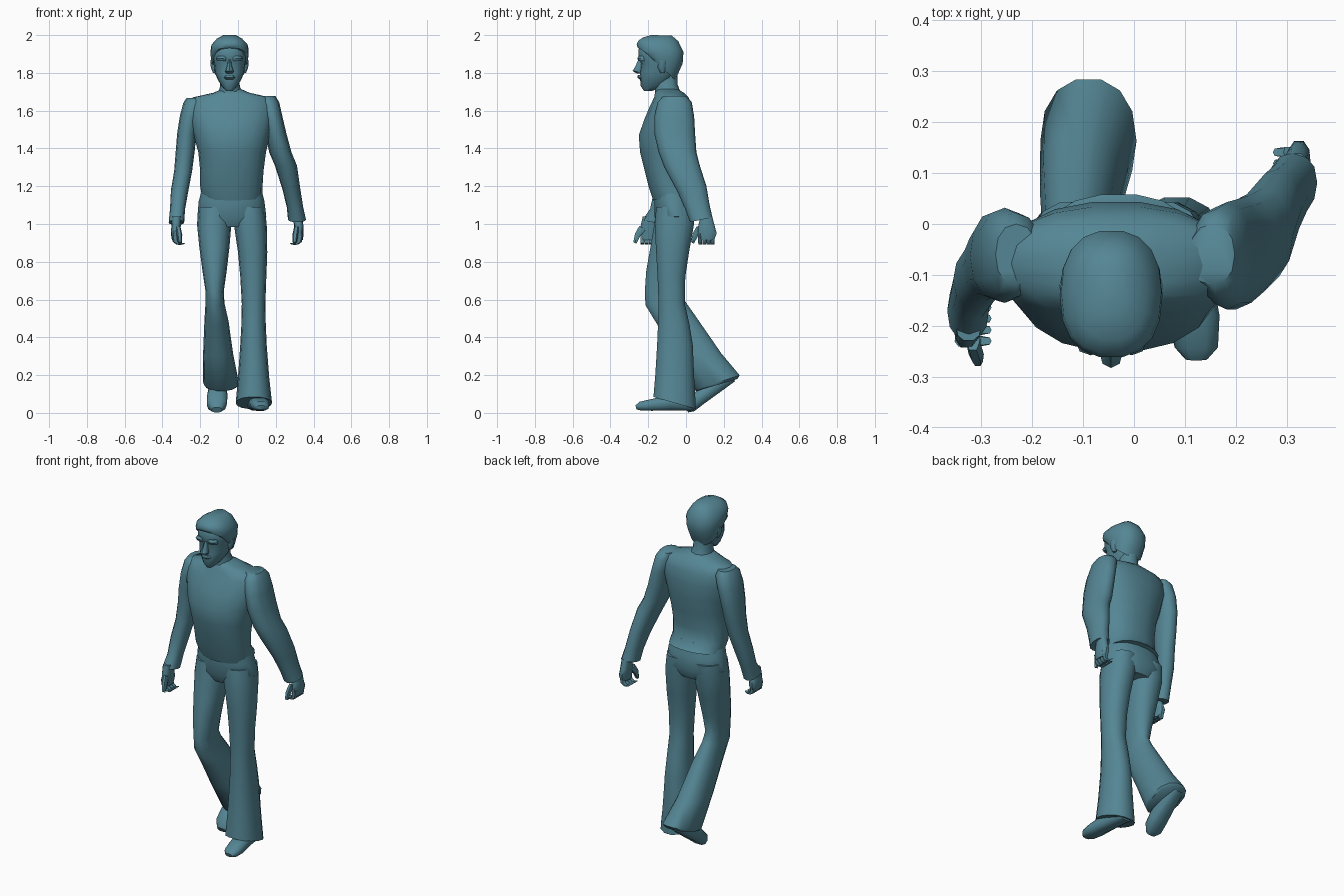
import bpy, bmesh, math

mat = bpy.data.materials.new("muted teal")
mat.diffuse_color = (0.09, 0.24, 0.30, 1)


def finish(name, bm, angle=50):
    bmesh.ops.recalc_face_normals(bm, faces=bm.faces[:])
    me = bpy.data.meshes.new(name)
    bm.to_mesh(me)
    bm.free()
    ob = bpy.data.objects.new(name, me)
    bpy.context.collection.objects.link(ob)
    me.materials.append(mat)
    bpy.ops.object.select_all(action='DESELECT')
    ob.select_set(True)
    bpy.context.view_layer.objects.active = ob
    bpy.ops.object.shade_smooth_by_angle(angle=math.radians(angle))
    return ob


def loft(name, rings, n=14, p=0.9, angle=50):
    """Each ring: x0, x1, then (y, z) of its front and of its back point."""
    bm = bmesh.new()
    loops = []
    for x0, x1, yf, zf, yb, zb in rings:
        vs = []
        for i in range(n):
            a = 2 * math.pi * i / n
            c, s = [math.copysign(abs(v) ** p, v) for v in (math.cos(a), math.sin(a))]
            t = (1 + s) / 2
            vs.append(bm.verts.new(((x0 + x1) / 2 + (x1 - x0) / 2 * c,
                                    yf + (yb - yf) * t, zf + (zb - zf) * t)))
        loops.append(vs)
    for a, b in zip(loops, loops[1:]):
        for i in range(n):
            j = (i + 1) % n
            bm.faces.new((a[i], a[j], b[j], b[i]))
    bm.faces.new(loops[0])
    bm.faces.new(loops[-1])
    return finish(name, bm, angle)


def flat(rows):
    """Level rings given as z, x0, x1, y front, y back."""
    return [(x0, x1, yf, z, yb, z) for z, x0, x1, yf, yb in rows]


# Torso with shirt hem
loft("shirt", flat([
    (1.715, -0.085, 0.015, -0.15, -0.045),
    (1.695, -0.13, 0.06, -0.165, -0.01),
    (1.67, -0.24, 0.17, -0.17, 0.015),
    (1.63, -0.265, 0.195, -0.19, 0.035),
    (1.56, -0.26, 0.19, -0.22, 0.045),
    (1.47, -0.235, 0.17, -0.252, 0.042),
    (1.38, -0.21, 0.148, -0.245, 0.03),
    (1.28, -0.20, 0.135, -0.22, 0.015),
    (1.20, -0.20, 0.13, -0.20, 0.02)]) + [
    (-0.19, 0.13, -0.175, 1.125, 0.06, 1.16)], n=18)

# Hips
loft("hips", flat([
    (1.20, -0.185, 0.12, -0.175, 0.02),
    (1.12, -0.208, 0.14, -0.168, 0.045),
    (1.04, -0.215, 0.15, -0.168, 0.055),
    (0.985, -0.15, 0.08, -0.14, 0.03)]), n=18)

# Trouser legs: one straight, one bent back at the knee
loft("straight_trouser_leg", flat([
    (1.09, -0.03, 0.14, -0.16, 0.045),
    (1.0, -0.022, 0.152, -0.168, 0.045),
    (0.85, 0.0, 0.155, -0.16, 0.018),
    (0.72, 0.012, 0.15, -0.152, -0.002),
    (0.58, 0.02, 0.145, -0.147, -0.005),
    (0.47, 0.018, 0.147, -0.15, 0.02),
    (0.36, 0.012, 0.152, -0.155, 0.038)]) + [
    (0.0, 0.165, -0.165, 0.2, 0.046, 0.18),
    (-0.012, 0.18, -0.175, 0.085, 0.055, 0.02)])
loft("bent_trouser_leg", flat([
    (1.09, -0.208, -0.04, -0.16, 0.045),
    (1.0, -0.217, -0.035, -0.17, 0.04),
    (0.88, -0.205, -0.045, -0.19, 0.01),
    (0.75, -0.188, -0.06, -0.213, -0.02)]) + [
    (-0.172, -0.075, -0.22, 0.64, -0.035, 0.65),
    (-0.172, -0.072, -0.217, 0.57, -0.005, 0.595),
    (-0.178, -0.05, -0.15, 0.46, 0.055, 0.51),
    (-0.185, -0.025, -0.06, 0.30, 0.19, 0.315),
    (-0.184, 0.005, 0.04, 0.12, 0.287, 0.20),
    (-0.175, -0.005, 0.055, 0.115, 0.275, 0.18)])

# Shoes, lofted from toe to heel (top point, bottom point)
loft("flat_shoe", [
    (0.10, 0.145, -0.268, 0.04, -0.262, 0.018),
    (0.08, 0.165, -0.245, 0.06, -0.24, 0.012),
    (0.065, 0.168, -0.18, 0.075, -0.18, 0.01),
    (0.055, 0.15, -0.08, 0.10, -0.08, 0.012),
    (0.05, 0.13, 0.03, 0.07, 0.04, 0.012)], n=10, p=0.75)
loft("lifted_shoe", [
    (-0.14, -0.085, -0.005, 0.03, 0.012, 0.002),
    (-0.165, -0.06, 0.012, 0.075, 0.045, 0.008),
    (-0.165, -0.055, 0.06, 0.125, 0.10, 0.05),
    (-0.155, -0.06, 0.12, 0.17, 0.17, 0.10),
    (-0.145, -0.07, 0.21, 0.20, 0.262, 0.168)], n=10, p=0.75)

# Sleeves with a flared cuff
loft("forward_sleeve", flat([
    (1.668, -0.272, -0.19, -0.12, 0.0),
    (1.64, -0.29, -0.18, -0.145, 0.022),
    (1.57, -0.308, -0.20, -0.155, 0.032),
    (1.48, -0.322, -0.22, -0.15, 0.025),
    (1.38, -0.33, -0.23, -0.145, 0.005),
    (1.28, -0.338, -0.243, -0.15, -0.02),
    (1.18, -0.355, -0.262, -0.168, -0.05),
    (1.08, -0.36, -0.28, -0.19, -0.085)]) + [
    (-0.367, -0.285, -0.23, 1.02, -0.11, 0.995)], n=12)
loft("backward_sleeve", flat([
    (1.678, 0.11, 0.198, -0.12, 0.0),
    (1.645, 0.11, 0.218, -0.15, 0.03),
    (1.57, 0.13, 0.235, -0.168, 0.043),
    (1.48, 0.145, 0.256, -0.168, 0.048),
    (1.38, 0.165, 0.283, -0.145, 0.055)]) + [
    (0.195, 0.312, -0.115, 1.30, 0.07, 1.32),
    (0.235, 0.33, -0.045, 1.17, 0.108, 1.20),
    (0.258, 0.345, -0.005, 1.08, 0.125, 1.10),
    (0.265, 0.36, 0.022, 1.01, 0.14, 1.035)], n=12)


# Hands: palm with curled fingers, and a thumb; m = 1 curls toward +x
def hand(side, wx, wy, m):
    def place(rows):
        return [(wx + m * a, wx + m * b, wy + yf, zf, wy + yb, zb)
                for a, b, yf, zf, yb, zb in rows]
    loft(side + "_palm", place([
        (-0.025, 0.025, -0.03, 1.04, 0.035, 1.04),
        (-0.028, 0.022, -0.042, 0.99, 0.05, 0.985),
        (-0.03, 0.018, -0.045, 0.945, 0.06, 0.95),
        (-0.025, 0.015, -0.035, 0.915, 0.045, 0.915)]), n=10, p=0.8)
    for k in range(4):
        y = -0.03 + 0.022 * k
        loft(f"{side}_finger_{k + 1}", place([
            (-0.028, 0.005, y - 0.012, 0.95, y + 0.012, 0.95),
            (-0.02, 0.012, y - 0.012, 0.905, y + 0.012, 0.905),
            (0.0, 0.035, y - 0.011, 0.892, y + 0.011, 0.89),
            (0.03, 0.045, y - 0.008, 0.90, y + 0.008, 0.898)]), n=6)
    loft(side + "_thumb", place([
        (-0.005, 0.022, -0.05, 0.99, -0.01, 0.97),
        (0.0, 0.03, -0.072, 0.95, -0.04, 0.935),
        (0.008, 0.028, -0.08, 0.905, -0.062, 0.895)]), n=6)


hand("forward", -0.325, -0.20, 1)
hand("backward", 0.318, 0.105, -1)

# Neck
loft("neck", [(-0.105, 0.025, -0.165, 1.68, -0.03, 1.70),
              (-0.095, 0.01, -0.165, 1.715, -0.045, 1.74),
              (-0.095, 0.005, -0.17, 1.78, -0.045, 1.80)], n=12)

# Head, from chin to crown
loft("face", [
    (-0.062, -0.028, -0.222, 1.703, -0.185, 1.703),
    (-0.085, -0.005, -0.24, 1.73, -0.12, 1.725),
    (-0.108, 0.018, -0.243, 1.765, -0.075, 1.765),
    (-0.122, 0.032, -0.245, 1.80, -0.055, 1.80),
    (-0.128, 0.04, -0.238, 1.85, -0.035, 1.85),
    (-0.134, 0.045, -0.252, 1.875, -0.03, 1.875),
    (-0.134, 0.045, -0.25, 1.93, -0.03, 1.93),
    (-0.10, 0.01, -0.22, 1.97, -0.05, 1.97)], n=16, p=0.85)

# Hair cap, hairline high in front and low at the nape
loft("hair", [
    (-0.135, 0.045, -0.235, 1.925, -0.055, 1.76),
    (-0.142, 0.053, -0.258, 1.935, -0.038, 1.80),
    (-0.146, 0.056, -0.263, 1.95, -0.016, 1.85),
    (-0.143, 0.054, -0.255, 1.97, -0.012, 1.91),
    (-0.115, 0.025, -0.228, 1.988, -0.04, 1.968),
    (-0.08, -0.01, -0.185, 2.0, -0.075, 1.998)], n=18, p=0.85)

# Facial features
loft("nose", [(-0.052, -0.038, -0.252, 1.872, -0.22, 1.872),
              (-0.058, -0.032, -0.268, 1.835, -0.22, 1.835),
              (-0.068, -0.022, -0.283, 1.81, -0.22, 1.805),
              (-0.06, -0.03, -0.262, 1.798, -0.22, 1.795)], n=8)
loft("moustache", [(-0.065, -0.025, -0.255, 1.79, -0.21, 1.79),
                   (-0.078, -0.012, -0.257, 1.775, -0.21, 1.775),
                   (-0.07, -0.02, -0.245, 1.765, -0.21, 1.765)], n=8)
for side, s in (("left", 1), ("right", -1)):
    c = -0.045
    loft(side + "_brow", [(c + s * 0.012, c + s * 0.065, -0.25, 1.862, -0.20, 1.862),
                          (c + s * 0.01, c + s * 0.07, -0.258, 1.877, -0.20, 1.877),
                          (c + s * 0.015, c + s * 0.06, -0.25, 1.89, -0.20, 1.89)], n=8)
    loft(side + "_ear", [(c + s * 0.07, c + s * 0.088, -0.135, 1.80, -0.115, 1.80),
                         (c + s * 0.07, c + s * 0.099, -0.15, 1.83, -0.105, 1.83),
                         (c + s * 0.07, c + s * 0.102, -0.145, 1.865, -0.10, 1.865)], n=8)
